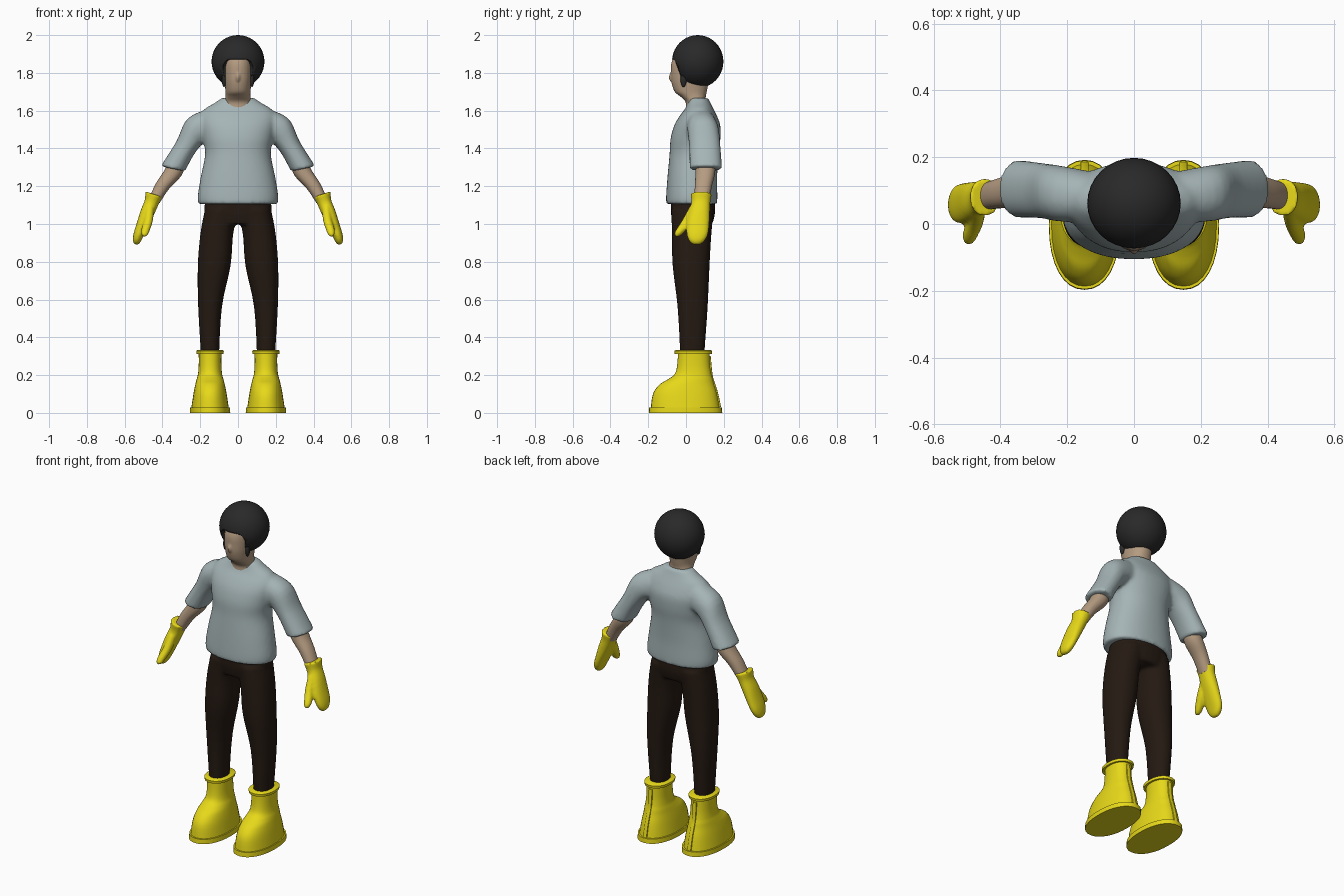
import bpy, bmesh
from math import cos, sin, pi, radians, copysign
from mathutils import Vector

if "Cube" in bpy.data.objects:
    bpy.data.objects.remove(bpy.data.objects["Cube"])


def material(name, r, g, b):
    m = bpy.data.materials.new(name)
    m.diffuse_color = (r, g, b, 1)
    m.use_nodes = True
    m.node_tree.nodes["Principled BSDF"].inputs["Base Color"].default_value = m.diffuse_color
    return m


YELLOW = material("yellow_rubber", 0.80, 0.69, 0.01)
SHIRT = material("grey_blue_cloth", 0.38, 0.46, 0.47)
DARK = material("dark_brown_cloth", 0.018, 0.010, 0.006)
SKIN = material("skin", 0.46, 0.33, 0.22)
HAIR = material("black_hair", 0.022, 0.022, 0.022)


def smooth_rings(rings, steps):
    """Catmull-Rom interpolation between rings."""
    out = []
    for i in range(len(rings) - 1):
        p0, p1 = rings[max(i - 1, 0)], rings[i]
        p2, p3 = rings[i + 1], rings[min(i + 2, len(rings) - 1)]
        for k in range(steps):
            t = k / steps
            out.append([b + 0.5 * t * (c - a + t * (2 * a - 5 * b + 4 * c - d + t * (3 * (b - c) + d - a)))
                        for a, b, c, d in zip(p0, p1, p2, p3)])
    return out + [rings[-1]]


def loft(bm, rings, sides=(1,), steps=4, n=28, power=2.2):
    """Rings are (x, y, z, rx, ry[, tilt in degrees]); sides mirrors in x."""
    rings = smooth_rings([tuple(r) + (0,) * (6 - len(r)) for r in rings], steps)
    for s in sides:
        loops = []
        for x, y, z, rx, ry, tilt in rings:
            t = radians(tilt)
            loop = []
            for k in range(n):
                c, q = cos(2 * pi * k / n), sin(2 * pi * k / n)
                u = copysign(abs(c) ** (2 / power), c) * rx
                v = copysign(abs(q) ** (2 / power), q) * ry
                loop.append(bm.verts.new((s * (x + u * cos(t)), y + v, z + u * sin(t))))
            loops.append(loop)
        for a, b in zip(loops, loops[1:]):
            for k in range(n):
                bm.faces.new((a[k], a[(k + 1) % n], b[(k + 1) % n], b[k]))
        bm.faces.new(loops[0])
        bm.faces.new(loops[-1])


def ball(bm, center, size):
    res = bmesh.ops.create_uvsphere(bm, u_segments=32, v_segments=20, radius=1)
    for v in res["verts"]:
        v.co = Vector(a * b for a, b in zip(v.co, size)) + Vector(center)


def finish(name, bm, mat, voxel=0, relax=0):
    bmesh.ops.recalc_face_normals(bm, faces=bm.faces)
    me = bpy.data.meshes.new(name)
    bm.to_mesh(me)
    bm.free()
    ob = bpy.data.objects.new(name, me)
    bpy.context.collection.objects.link(ob)
    me.materials.append(mat)
    bpy.ops.object.select_all(action='DESELECT')
    ob.select_set(True)
    bpy.context.view_layer.objects.active = ob
    bpy.ops.object.shade_smooth_by_angle(angle=radians(40))
    if voxel:
        rm = ob.modifiers.new("blend", 'REMESH')
        rm.mode, rm.voxel_size, rm.use_smooth_shade = 'VOXEL', voxel, True
        sm = ob.modifiers.new("relax", 'SMOOTH')
        sm.factor, sm.iterations = 0.5, relax
    return ob


def span(x, y0, y1, z, rx):
    """Ring given by its front and back y."""
    return (x, (y0 + y1) / 2, z, rx, (y1 - y0) / 2)


BOTH = (1, -1)

# Shirt: torso and sleeves blended together
bm = bmesh.new()
loft(bm, [span(0, -.105, .165, 1.105, .21), span(0, -.105, .166, 1.15, .213),
          span(0, -.098, .165, 1.25, .197), span(0, -.087, .172, 1.37, .174),
          span(0, -.082, .182, 1.45, .186), span(0, -.063, .182, 1.52, .20),
          span(0, -.035, .165, 1.57, .20), span(0, -.005, .145, 1.61, .175),
          span(0, .008, .13, 1.64, .125), span(0, .015, .118, 1.668, .085)], n=40)
loft(bm, [(.12, .08, 1.53, .09, .075, 60), (.215, .09, 1.50, .078, .083, 45),
          (.278, .10, 1.405, .058, .083, 32), (.345, .105, 1.292, .065, .086, 12)], BOTH)
finish("shirt", bm, SHIRT, 0.011, 4)

# Trousers: pelvis and legs
bm = bmesh.new()
loft(bm, [(0, .035, 1.0, .15, .105), (0, .037, 1.06, .178, .117), (0, .037, 1.14, .172, .117)])
loft(bm, [(.085, .035, 1.08, .09, .113), (.112, .03, .95, .087, .105), (.126, .027, .78, .087, .098),
          (.148, .035, .56, .063, .08), (.148, .033, .29, .047, .063)], BOTH)
finish("trousers", bm, DARK, 0.011, 3)

# Boots: body with bulging toe, sole, cuff, heel strip
BX = .148
heel = [(.03, .18), (.1, .165), (.15, .15), (.2, .135), (.3, .125)]
bm = bmesh.new()
loft(bm, [span(BX, -.187, .18, .02, .10), span(BX, -.175, .165, .1, .088),
          span(BX, -.14, .15, .15, .078), span(BX, -.095, .143, .178, .071),
          span(BX, -.06, .135, .205, .064), span(BX, -.047, .128, .25, .06),
          span(BX, -.042, .125, .32, .06)], BOTH, n=32)
finish("boot_uppers", bm, YELLOW)
bm = bmesh.new()
loft(bm, [span(BX, -.197, .192, 0, .107), span(BX, -.195, .19, .028, .106)], BOTH, steps=1, n=32)
finish("boot_soles", bm, YELLOW)
bm = bmesh.new()
loft(bm, [span(BX, -.06, .137, .313, .071), span(BX, -.062, .139, .328, .073),
          span(BX, -.054, .131, .333, .066)], BOTH, steps=1, n=32)
finish("boot_cuffs", bm, YELLOW)
bm = bmesh.new()
loft(bm, [(BX, y, z, .012, .006) for z, y in heel], BOTH, n=12, power=5)
finish("boot_heel_strips", bm, YELLOW)

# Forearms
bm = bmesh.new()
loft(bm, [(.315, .103, 1.34, .045, .052, 20), (.345, .102, 1.27, .047, .052, 18),
          (.40, .092, 1.20, .038, .045, 20), (.445, .082, 1.12, .031, .04, 18)], BOTH)
finish("forearms", bm, SKIN)

# Mitten gloves with thumbs
bm = bmesh.new()
loft(bm, [(.445, .08, 1.158, .048, .056, 18), (.45, .08, 1.14, .043, .053, 18),
          (.459, .078, 1.11, .038, .05, 18), (.48, .070, 1.06, .037, .056, 18),
          (.504, .063, 1.0, .032, .06, 18), (.526, .06, .945, .027, .056, 18),
          (.537, .057, .91, .021, .04, 18), (.541, .056, .892, .010, .018, 18)], BOTH)
loft(bm, [(.465, .05, 1.09, .022, .032, 10), (.474, .01, 1.02, .023, .030, 10),
          (.489, -.025, .97, .022, .027, 10), (.495, -.042, .945, .017, .020, 10),
          (.498, -.047, .933, .006, .008, 10)], BOTH)
finish("gloves", bm, YELLOW, 0.007, 2)

# Head with neck and nose
bm = bmesh.new()
loft(bm, [span(0, -.003, .11, 1.60, .077), span(0, -.002, .105, 1.645, .071),
          span(0, -.03, .105, 1.675, .066), span(0, -.06, .11, 1.70, .066),
          span(0, -.077, .12, 1.75, .071), span(0, -.080, .13, 1.80, .075),
          span(0, -.078, .14, 1.85, .075), span(0, -.06, .13, 1.89, .066),
          span(0, -.02, .1, 1.92, .045)])
ball(bm, (0, -.074, 1.778), (.012, .017, .026))
finish("head", bm, SKIN, 0.006, 2)

# Round hair with an opening for the face
bm = bmesh.new()
ball(bm, (0, .062, 1.86), (.14, .136, .14))
hair = finish("hair", bm, HAIR)
bm = bmesh.new()
loft(bm, [(0, -.12, 1.60, .083, .095), (0, -.12, 1.80, .083, .095), (0, -.12, 1.84, .079, .09),
          (0, -.12, 1.862, .066, .08), (0, -.12, 1.872, .045, .07)], n=40, power=8)
cutter = finish("face_opening_cutter", bm, HAIR)
cutter.hide_render = True
cutter.hide_set(True)
cut = hair.modifiers.new("face_opening", 'BOOLEAN')
cut.operation, cut.object, cut.solver = 'DIFFERENCE', cutter, 'EXACT'

# Sideburns
bm = bmesh.new()
for s in BOTH:
    ball(bm, (s * .074, -.013, 1.765), (.012, .016, .04))
finish("sideburns", bm, HAIR)
